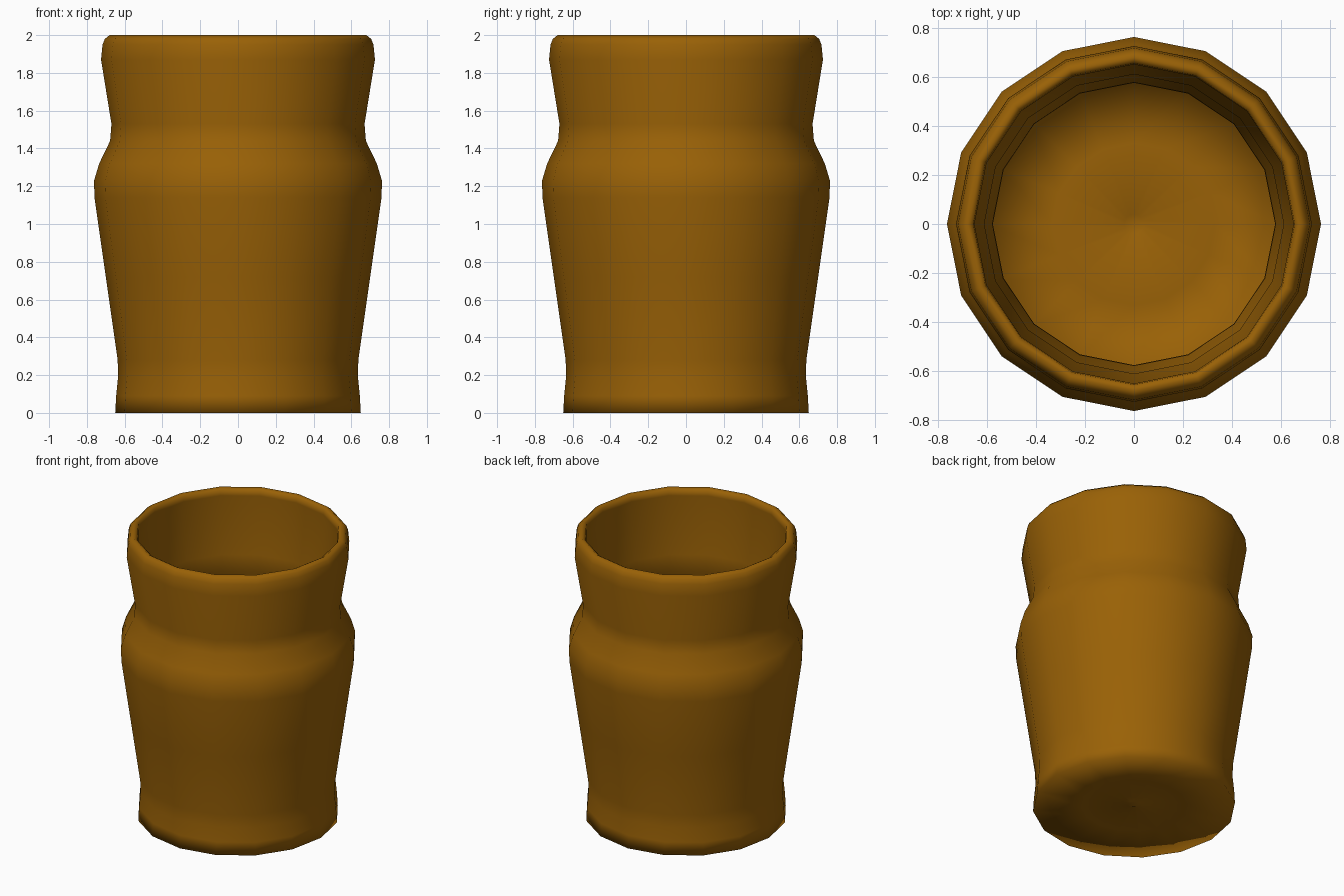
import bpy, bmesh
from math import cos, sin, tau

if "Cube" in bpy.data.objects:
    bpy.data.objects.remove(bpy.data.objects["Cube"])

SIDES = 16

# Outer wall from the underside centre up to the lip
outer = [(0, 0.0), (0.04, 0.02), (0.33, 0.01), (0.65, 0.0), (0.645, 0.09), (0.635, 0.19),
         (0.637, 0.28), (0.70, 0.72), (0.76, 1.14), (0.762, 1.23), (0.735, 1.32),
         (0.677, 1.44), (0.67, 1.53), (0.725, 1.87), (0.717, 1.95), (0.705, 1.98),
         (0.68, 2.0)]
# Lip and thin inner wall down to the floor centre
inner = [(0.655, 1.985), (0.65, 1.95), (0.663, 1.88), (0.61, 1.55), (0.615, 1.43),
         (0.68, 1.29), (0.70, 1.22), (0.70, 1.14), (0.64, 0.72), (0.577, 0.29), (0.575, 0.19),
         (0.587, 0.07), (0.33, 0.075), (0.04, 0.08), (0, 0.055)]


def lathe(name, profile):
    bm = bmesh.new()
    rings = []
    for r, z in profile:
        if r == 0:
            rings.append([bm.verts.new((0, 0, z))] * SIDES)
        else:
            rings.append([bm.verts.new((r * cos(tau * i / SIDES), r * sin(tau * i / SIDES), z))
                          for i in range(SIDES)])
    for a, b in zip(rings, rings[1:]):
        for i in range(SIDES):
            j = (i + 1) % SIDES
            bm.faces.new(list(dict.fromkeys((a[i], a[j], b[j], b[i]))))
    bmesh.ops.recalc_face_normals(bm, faces=bm.faces)
    for f in bm.faces:
        f.smooth = True
    mesh = bpy.data.meshes.new(name)
    bm.to_mesh(mesh)
    bm.free()
    obj = bpy.data.objects.new(name, mesh)
    bpy.context.collection.objects.link(obj)
    return obj


# Hollow clay pot
pot = lathe("clay_pot", outer + inner)
clay = bpy.data.materials.new("brown_clay")
clay.diffuse_color = (0.32, 0.12, 0.002, 1)
clay.use_nodes = True
clay.node_tree.nodes["Principled BSDF"].inputs["Base Color"].default_value = clay.diffuse_color
pot.data.materials.append(clay)
